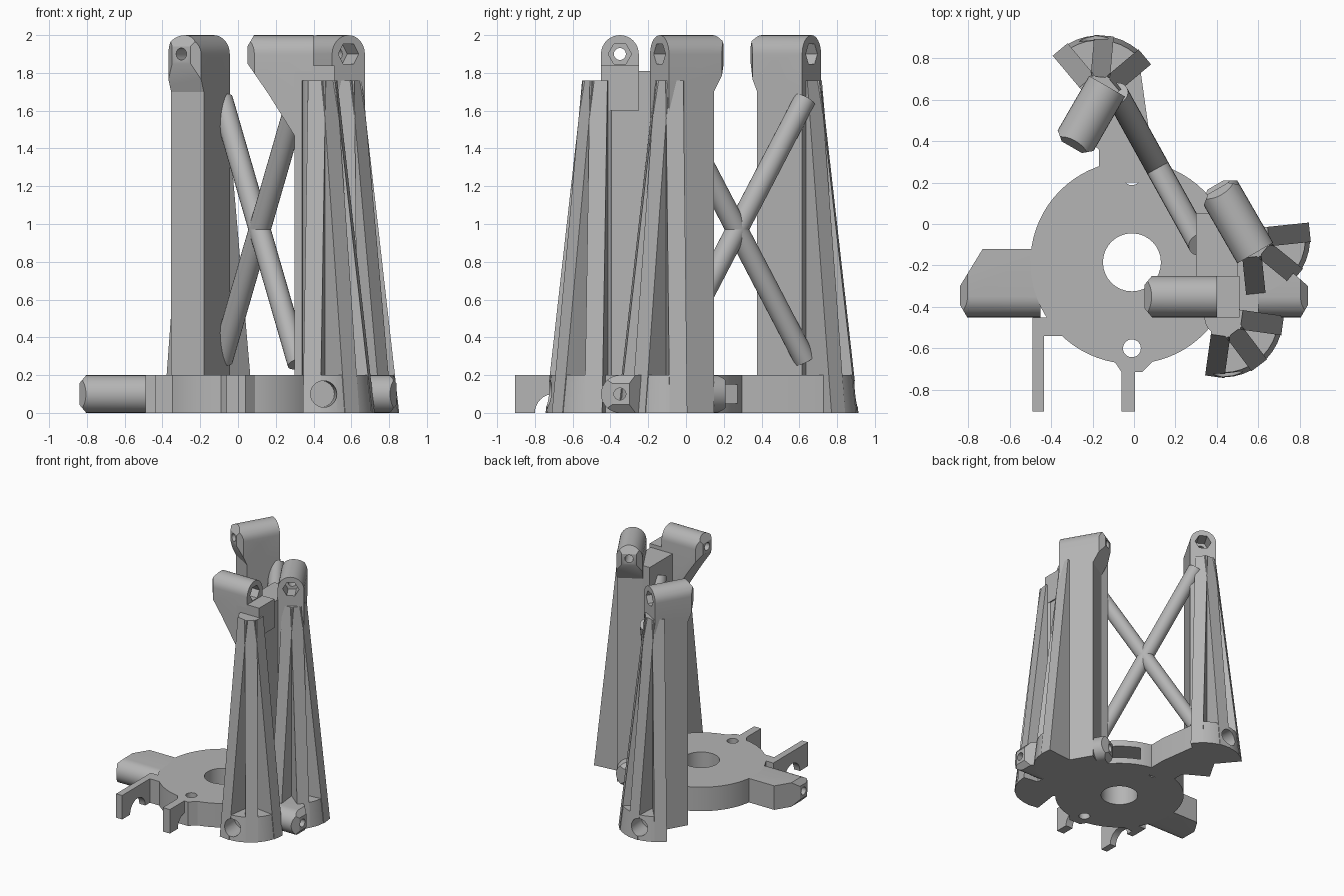
import bpy, bmesh
from math import sin, cos, radians, pi
from mathutils import Matrix, Vector

cube = bpy.data.objects.get("Cube")
if cube:
    bpy.data.objects.remove(cube, do_unlink=True)

grey = bpy.data.materials.new("light grey")
grey.use_nodes = True
grey.diffuse_color = (0.46, 0.46, 0.46, 1)
grey.node_tree.nodes["Principled BSDF"].inputs["Base Color"].default_value = grey.diffuse_color
parts = []
X, Y, Z = Vector((1, 0, 0)), Vector((0, 1, 0)), Vector((0, 0, 1))


def aim(deg):
    return Vector((cos(radians(deg)), sin(radians(deg)), 0))


def circle(r, n=32, cx=0, cy=0):
    return [(cx + r * cos(2 * pi * i / n), cy + r * sin(2 * pi * i / n)) for i in range(n)]


def loft(name, lower, upper):
    """Closed solid between two matching rings of 3D points."""
    bm = bmesh.new()
    a = [bm.verts.new(p) for p in lower]
    b = [bm.verts.new(p) for p in upper]
    n = len(a)
    bm.faces.new(a)
    bm.faces.new(b)
    for i in range(n):
        j = (i + 1) % n
        bm.faces.new((a[i], a[j], b[j], b[i]))
    bmesh.ops.recalc_face_normals(bm, faces=bm.faces)
    mesh = bpy.data.meshes.new(name)
    bm.to_mesh(mesh)
    bm.free()
    mesh.materials.append(grey)
    ob = bpy.data.objects.new(name, mesh)
    bpy.context.collection.objects.link(ob)
    parts.append(ob)
    return ob


def prism(name, pts, d0, d1, origin=(0, 0, 0), a=X, b=Y, along=Z):
    """Extrude a flat outline, drawn on axes a and b, along the third axis."""
    o = Vector(origin)
    ring = [o + a * p + b * q for p, q in pts]
    return loft(name, [p + along * d0 for p in ring], [p + along * d1 for p in ring])


def combine(ob, cutter, operation="DIFFERENCE", keep=False):
    mod = ob.modifiers.new("cut", "BOOLEAN")
    mod.operation = operation
    mod.object = cutter
    mod.solver = "EXACT"
    bpy.context.view_layer.update()
    dg = bpy.context.evaluated_depsgraph_get()
    old = ob.data
    new = bpy.data.meshes.new_from_object(ob.evaluated_get(dg))
    ob.modifiers.clear()
    ob.data = new
    bpy.data.meshes.remove(old)
    if not keep:
        discard(cutter)


def discard(ob):
    parts.remove(ob)
    bpy.data.objects.remove(ob, do_unlink=True)


def head(name, origin, u, v, w, length, under, nut=False):
    """Pivot head: rounded top, chamfered nose, sloping underside, bolt hole."""
    L, r = length, 0.1
    side = [(0, r), (L - 0.035, r), (L, 0.04), (L, -0.05)] + under
    ob = prism(name, side, -r, r, origin, u, w, v)
    arch = [(r * cos(pi * i / 16), r * sin(pi * i / 16)) for i in range(17)]
    arch += [(-r, -0.6), (r, -0.6)]
    combine(ob, prism("arch", arch, -0.05, L + 0.05, origin, v, w, u), "INTERSECT")
    nose = [(-0.05, -0.11), (L - 0.045, -0.11), (L + 0.005, -0.05),
            (L + 0.005, 0.05), (L - 0.045, 0.11), (-0.05, 0.11)]
    combine(ob, prism("nose", nose, -0.7, 0.3, origin, u, v, w), "INTERSECT")
    combine(ob, prism("bolt", circle(0.032, 16), -0.1, L + 0.1, origin, v, w, u))
    if nut:
        combine(ob, prism("nut", circle(0.062, 6), -0.1, 0.12, origin, v, w, u))
    return ob


def tower(name, centre, facing, hole=None):
    """Ribbed half cone: solid fan foot, three tapering ribs and a round core."""
    c = Vector((centre[0], centre[1], 0))
    r0, r1, top, foot = 0.29, 0.09, 1.76, 0.2

    def fan(r, z):
        arc = [c + aim(facing - 54 + 9 * i) * r + Z * z for i in range(13)]
        return [c + Z * z] + arc

    pieces = [loft(name + "_foot", fan(r0, 0), fan(r0 - (r0 - r1) * foot / top, foot))]
    outline = [(0, 0), (r0, 0), (r1, top), (0, top)]
    for k, off in enumerate((-45, 0, 45)):
        u = aim(facing + off)
        pieces.append(prism(f"{name}_rib_{k + 1}", outline, -0.047, 0.047, c, u, Z, aim(facing + off + 90)))
    pieces.append(prism(name + "_core", circle(r1), 0, top, c))
    if hole is not None:
        d = aim(hole)
        cutter = prism("bore", circle(0.07, 24), 0.12, 0.5, c + Z * 0.1, aim(hole + 90), Z, d)
        for p in pieces[:4]:
            combine(p, cutter, keep=True)
        discard(cutter)


# Base plate with centre bore, screw holes and side slot
plate = prism("base_plate", circle(0.49, 72, -0.01, -0.185), 0, 0.2)
for x, y, r in ((-0.01, -0.185, 0.14), (-0.01, 0.23, 0.043), (-0.01, -0.6, 0.043)):
    combine(plate, prism("hole", circle(r, 32, x, y), -0.1, 0.3))
slot = [(0.3, -0.16), (0.6, -0.16), (0.6, 0.16), (0.3, 0.16)]
combine(plate, prism("slot", slot, 0.05, 0.15, (-0.01, -0.185, 0), aim(50), aim(140)))

# Front lug and two hooked legs
prism("front_lug", [(-0.1, -0.655), (-0.06, -0.715), (0.04, -0.715), (0.1, -0.655)], 0, 0.2)
prism("corner_web", [(-0.49, -0.45), (-0.49, -0.54), (-0.3, -0.54), (-0.3, -0.45)], 0, 0.2)
for name, x0, x1, y in (("right_leg", -0.49, -0.435, -0.45), ("middle_leg", -0.06, 0.005, -0.66)):
    leg = prism(name, [(x0, y), (x1, y), (x1, -0.905), (x0, -0.905)], 0, 0.2)
    combine(leg, prism("arch", circle(0.1, 32, -0.7, 0), -1, 1, (0, 0, 0), Y, Z, X))

# Rear neck and left-hand shoulder joining the plate to the towers
prism("rear_neck", [(-0.17, 0.2), (-0.17, 0.36), (-0.28, 0.45), (-0.17, 0.64), (0.03, 0.75),
                    (0.075, 0.43), (0.075, 0.2)], 0, 0.2)
prism("shoulder", [(0.3, -0.45), (0.6, -0.45), (0.6, -0.25), (0.56, -0.07), (0.3, 0.05)], 0, 0.2)

# Three ribbed towers
tower("rear_tower", (-0.17, 0.62), 85, 95)
tower("front_tower", (0.43, -0.45), -53, -85)
tower("left_tower", (0.56, -0.07), -39)

# Posts and top heads
slope = [(0.27, -0.2), (0, -0.2)]
for name, x, y, ang, ln in (("rear", -0.13, 0.665, 240, 0.34), ("left", 0.585, -0.14, 120, 0.36)):
    u, v, o = aim(ang), aim(ang + 90), Vector((x, y, 0))
    prism(name + "_post", [(0, -0.1), (0.275, -0.1), (0.275, 0.1), (0, 0.1)], 0, 1.72, o, u, v)
    head(name + "_head", o + Z * 1.9, u, v, Z, ln, [(0.275, -0.2), (0, -0.2)], True)
prism("shared_wall", [(0.3, -0.45), (0.5, -0.45), (0.5, 0.05), (0.3, 0.05)], 0, 1.81)
prism("front_block", [(0.39, -0.45), (0.51, -0.45), (0.51, -0.25), (0.39, -0.25)], 1.6, 1.84)
head("front_head", (0.4, -0.35, 1.9), -X, Y, Z, 0.35, [(0.24, -0.21), (0.09, -0.45), (0, -0.45)], True)

# Heads on the base, lying on their sides
plain = [(0.31, -0.1), (0, -0.1)]
head("right_base_head", (-0.45, -0.35, 0.1), -X, Z, -Y, 0.39, [(0.28, -0.23), (0, -0.23)])
head("left_base_head", (0.5, -0.35, 0.1), X, Z, -Y, 0.34, [(0.25, -0.13), (0, -0.13)])
head("rear_base_head", (0.585, -0.14, 0.1), aim(120), Z, aim(30), 0.38, plain)

# Crossed braces between the rear tower and the shared wall
for name, z0, z1 in (("falling_brace", 1.66, 0.26), ("rising_brace", 0.28, 1.68)):
    p, q = Vector((-0.085, 0.63, z0)), Vector((0.32, -0.1, z1))
    d = (q - p).normalized()
    a = d.cross(Z).normalized()
    prism(name, circle(0.058, 24), 0, (q - p).length, p, a, d.cross(a), d)

# Smooth the round surfaces, keep edges crisp
bpy.ops.object.select_all(action="DESELECT")
for ob in parts:
    ob.select_set(True)
bpy.context.view_layer.objects.active = parts[0]
bpy.ops.object.shade_smooth_by_angle(angle=radians(30))
